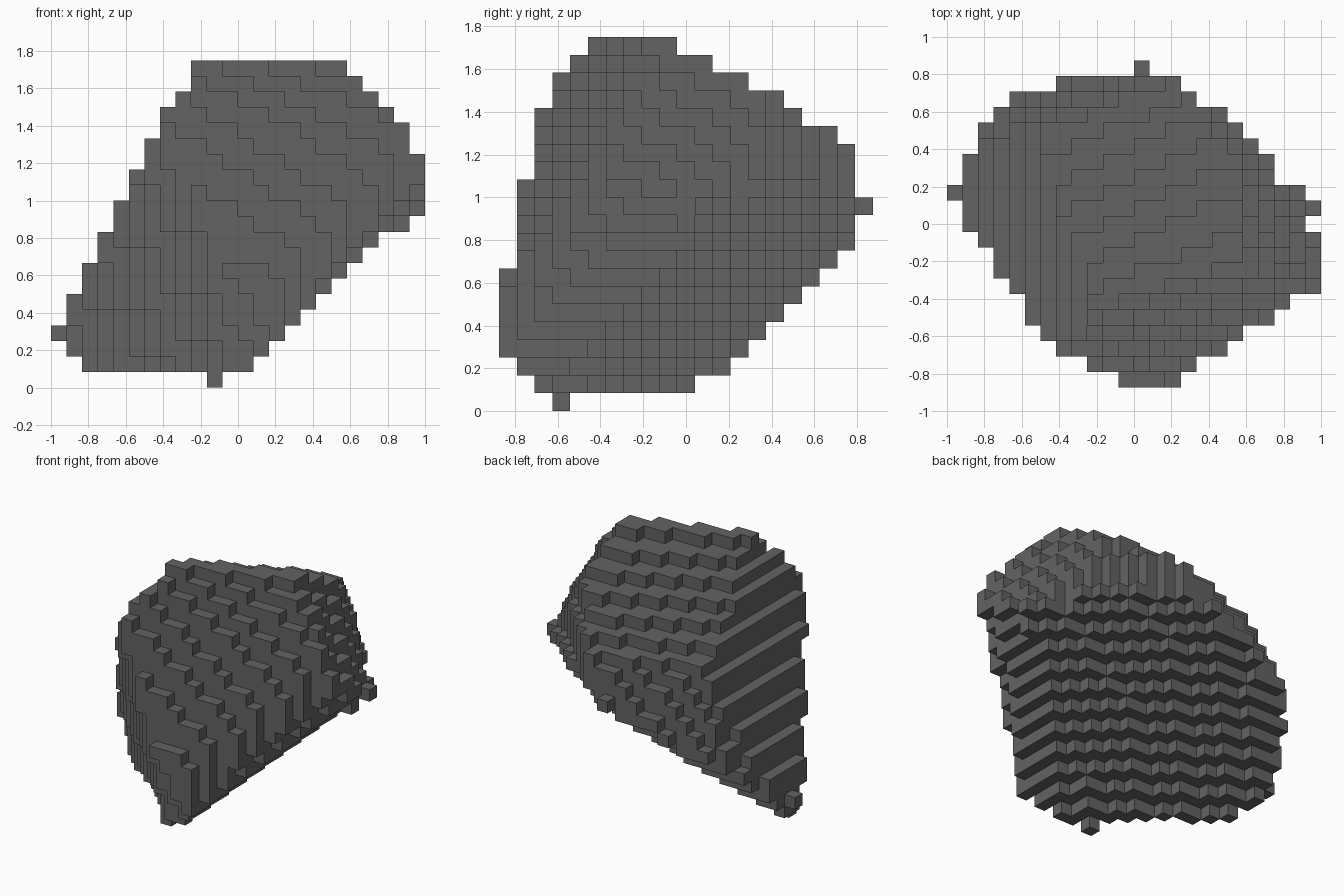
import bpy, bmesh
from mathutils import Vector

if "Cube" in bpy.data.objects:
    bpy.data.objects.remove(bpy.data.objects["Cube"])

CELL = 1 / 12          # block size: 24 x 21 x 21 blocks
SLACK = 0.14           # tolerance when testing block centres

# Corners of the faceted boulder, in block units
corners = [
    (-11.5, 2, 3.5), (-1.5, -7, 0.5), (0.5, 10, 11.5),            # left, bottom and back tips
    (11.5, -4, 14.5), (11.5, -4, 13.5), (11.5, 1, 11.5),          # right edge
    (10.5, -4, 16.4), (6.5, -2.4, 20.6), (6.5, -1, 20.6),         # upper right facet
    (6.3, 2, 19.5), (6.0, 3.1, 18.6), (6.0, 5, 17.5),
    (5.0, 6, 16.6), (3.5, 8, 15.5), (2.5, 9.1, 14.6),
    (5.5, 7, 12.3), (-6.1, 5.8, 14.4),                            # back shoulder
    (-0.5, -10.05, 7.5), (2.5, -10.05, 6.8), (2.5, -10.05, 3.5),  # front edge
    (-2.6, -9.05, 12.5), (-4.9, -8.1, 16.6), (-3.6, -7, 18.5),
    (-2.7, -5.1, 20.6),                                           # left end of ridge
    (-5.5, -7.3, 15.5), (-8.7, -2.9, 9.5), (-10.8, 0.2, 5.5),     # left front edge
    (-8.6, 7.1, 8.5), (-7.5, 8, 8.5), (-4.5, 9, 9.5),             # back underside edge
    (-9.7, 6, 6.5), (-10.8, 4, 4.5), (-10.5, 2, 2.5),
    (-9.5, 0, 1.5), (0.5, -8, 1.5), (1.5, -9, 2.5),               # bottom front edge
]

# Facet planes from the convex hull
hull = bmesh.new()
for c in corners:
    hull.verts.new(c)
bmesh.ops.convex_hull(hull, input=hull.verts[:])
middle = sum((Vector(c) for c in corners), Vector()) / len(corners)
planes = []
for f in hull.faces:
    f.normal_update()
    n, p = f.normal.copy(), f.verts[0].co.copy()
    if n.length < 0.5:
        continue
    if (middle - p).dot(n) > 0:
        n = -n
    planes.append((n, n.dot(p) + SLACK))
hull.free()

# Fill every block whose centre lies inside the facets
solid = set()
for i in range(-12, 12):
    for j in range(-10, 11):
        for k in range(21):
            c = Vector((i + 0.5, j, k + 0.5))
            if all(n.dot(c) <= d for n, d in planes):
                solid.add((i, j, k))

# Skin of the blocks: only the exposed sides
bm = bmesh.new()
grid = {}


def corner(i, j, k):
    if (i, j, k) not in grid:
        grid[i, j, k] = bm.verts.new((i * CELL, (j - 0.5) * CELL, k * CELL))
    return grid[i, j, k]


for cell in solid:
    for axis in range(3):
        for side in (0, 1):
            near = list(cell)
            near[axis] += 2 * side - 1
            if tuple(near) in solid:
                continue
            u, v = (axis + 1) % 3, (axis + 2) % 3
            quad = []
            for a, b in ((0, 0), (1, 0), (1, 1), (0, 1)):
                p = list(cell)
                p[axis] += side
                p[u] += a
                p[v] += b
                quad.append(corner(*p))
            bm.faces.new(quad if side else quad[::-1])

# Merge flat neighbouring squares
bmesh.ops.dissolve_limit(bm, angle_limit=0.02, verts=bm.verts[:], edges=bm.edges[:])

mesh = bpy.data.meshes.new("blocky_boulder")
bm.to_mesh(mesh)
bm.free()
grey = bpy.data.materials.new("dark grey stone")
grey.diffuse_color = (0.125, 0.125, 0.125, 1)
grey.use_nodes = True
grey.node_tree.nodes["Principled BSDF"].inputs["Base Color"].default_value = grey.diffuse_color
mesh.materials.append(grey)
boulder = bpy.data.objects.new("blocky_boulder", mesh)
bpy.context.collection.objects.link(boulder)
